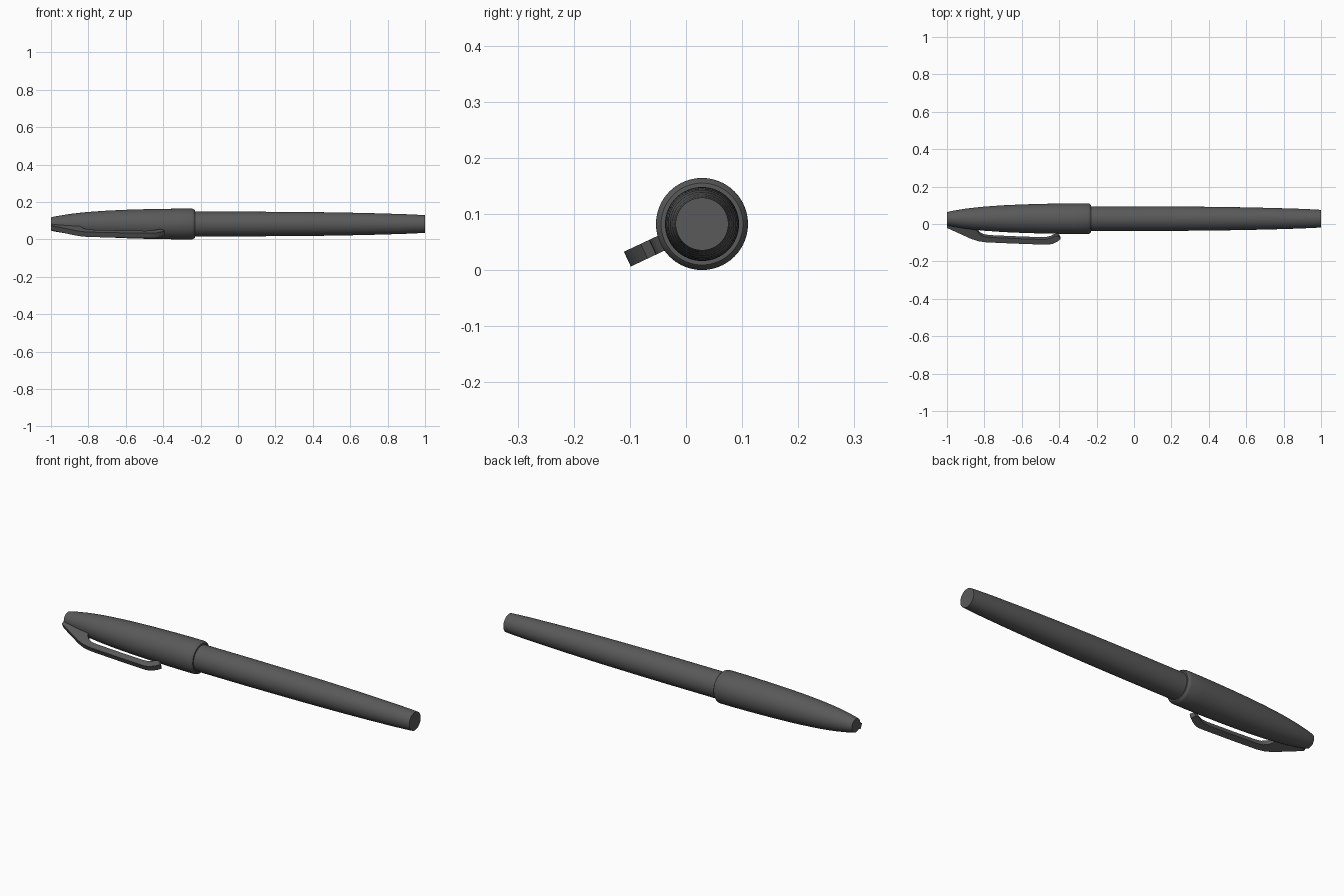
import bpy, bmesh, math
from mathutils import Matrix, Vector

if "Cube" in bpy.data.objects:
    bpy.data.objects.remove(bpy.data.objects["Cube"])

CY, CZ = 0.0285, 0.082          # pen axis, parallel to x
grey = bpy.data.materials.new("dark_grey_plastic")
grey.diffuse_color = (0.1, 0.1, 0.1, 1)
grey.use_nodes = True
grey.node_tree.nodes["Principled BSDF"].inputs["Base Color"].default_value = grey.diffuse_color


def finish(bm, name, angle):
    bmesh.ops.recalc_face_normals(bm, faces=bm.faces[:])
    me = bpy.data.meshes.new(name)
    bm.to_mesh(me)
    bm.free()
    me.materials.append(grey)
    ob = bpy.data.objects.new(name, me)
    bpy.context.collection.objects.link(ob)
    bpy.ops.object.select_all(action='DESELECT')
    ob.select_set(True)
    bpy.context.view_layer.objects.active = ob
    bpy.ops.object.shade_smooth_by_angle(angle=math.radians(angle))
    return ob


def lathe(name, profile, sides=64):
    """Revolve (x, radius) points about the pen axis; close both ends."""
    bm = bmesh.new()
    rings = []
    for x, r in profile:
        rings.append([bm.verts.new((x, CY + r * math.cos(a), CZ + r * math.sin(a)))
                      for a in (2 * math.pi * i / sides for i in range(sides))])
    for a, b in zip(rings, rings[1:]):
        for i in range(sides):
            j = (i + 1) % sides
            bm.faces.new((a[i], a[j], b[j], b[i]))
    bm.faces.new(rings[0])
    bm.faces.new(rings[-1])
    return finish(bm, name, 30)


# Barrel: slightly tapering tube with a flat end
lathe("barrel", [(-0.30, 0.066), (-0.2, 0.066), (0.05, 0.066), (0.25, 0.065),
                 (0.45, 0.063), (0.6, 0.0605), (0.75, 0.057), (0.88, 0.053),
                 (0.96, 0.0495), (1.0, 0.047)])

# Cap: bullet-shaped, with a bevelled lip over the barrel
lathe("cap", [(-1.0, 0.035), (-0.985, 0.039), (-0.95, 0.0455), (-0.9, 0.0535),
              (-0.85, 0.0595), (-0.8, 0.0645), (-0.7, 0.0715), (-0.6, 0.076),
              (-0.5, 0.079), (-0.4, 0.081), (-0.32, 0.082), (-0.245, 0.082),
              (-0.238, 0.080), (-0.23, 0.073)])

# Pocket clip: side outline (x, distance from axis) extruded to its width
outline = [(-1.0, 0.048), (-0.93, 0.083), (-0.87, 0.113), (-0.83, 0.127),
           (-0.79, 0.133), (-0.65, 0.140), (-0.5, 0.146), (-0.46, 0.147),
           (-0.435, 0.142), (-0.41, 0.129), (-0.393, 0.114),
           (-0.405, 0.097), (-0.425, 0.096), (-0.445, 0.108), (-0.47, 0.115),
           (-0.5, 0.116), (-0.65, 0.110), (-0.77, 0.104), (-0.8, 0.099),
           (-0.822, 0.088), (-0.835, 0.072), (-0.85, 0.05), (-1.0, 0.02)]
HALF = 0.0145
bm = bmesh.new()
face = bm.faces.new([bm.verts.new((x, -HALF, r)) for x, r in outline])
ext = bmesh.ops.extrude_face_region(bm, geom=[face])
bmesh.ops.translate(bm, vec=(0, 2 * HALF, 0),
                    verts=[g for g in ext['geom'] if isinstance(g, bmesh.types.BMVert)])
# Turn the outward direction (+z) down to the front side of the cap
turn = Matrix.Rotation(math.radians(115.2), 4, 'X')
bm.transform(Matrix.Translation(Vector((0, CY, CZ))) @ turn)
finish(bm, "pocket_clip", 35)
